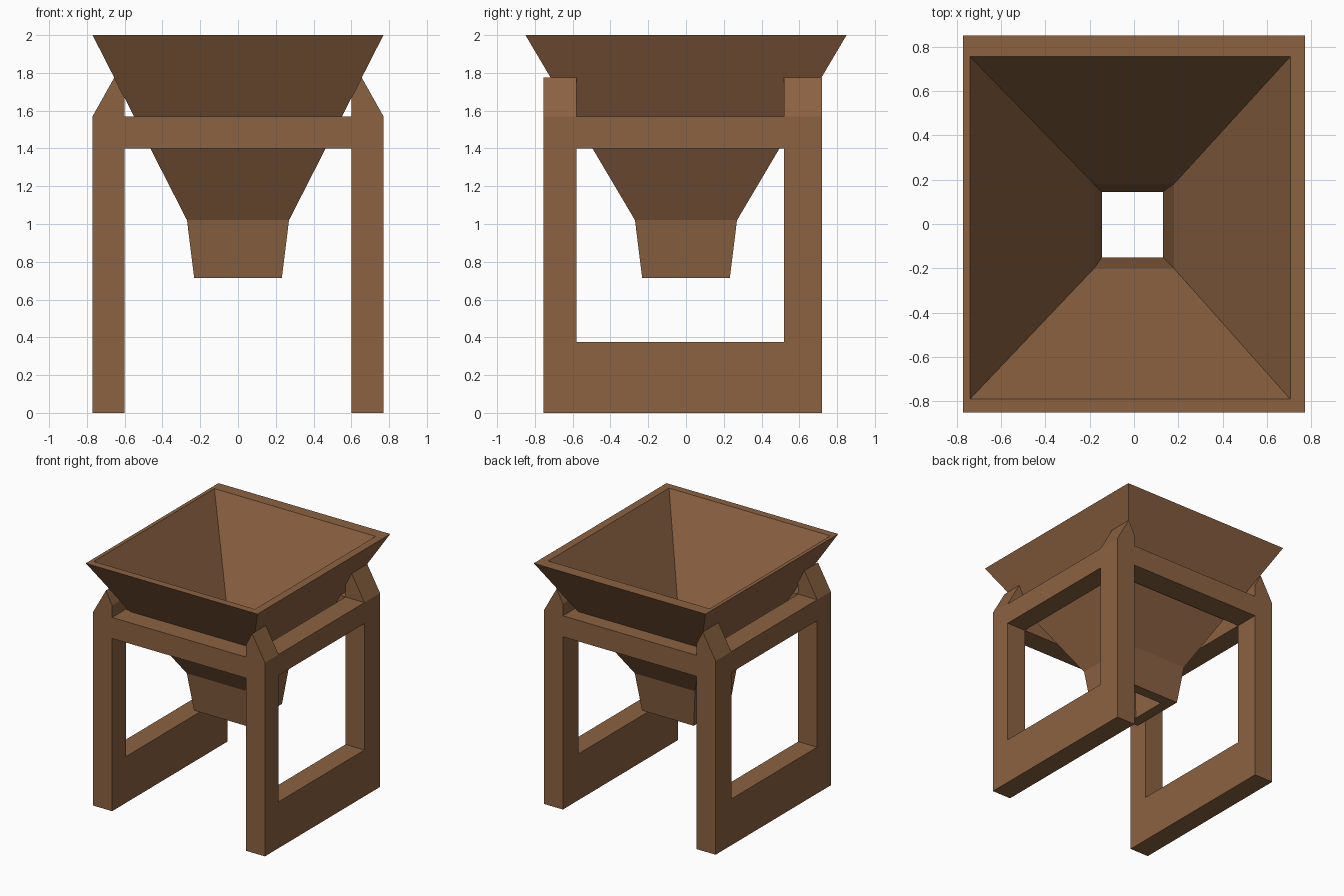
import bpy, bmesh

if "Cube" in bpy.data.objects:
    bpy.data.objects.remove(bpy.data.objects["Cube"])

wood = bpy.data.materials.new("brown wood")
wood.diffuse_color = (0.26, 0.122, 0.054, 1)
wood.use_nodes = True
wood.node_tree.nodes["Principled BSDF"].inputs["Base Color"].default_value = wood.diffuse_color


def finish(name, bm):
    bmesh.ops.recalc_face_normals(bm, faces=bm.faces)
    mesh = bpy.data.meshes.new(name)
    bm.to_mesh(mesh)
    bm.free()
    mesh.materials.append(wood)
    bpy.context.collection.objects.link(bpy.data.objects.new(name, mesh))


def prism(name, profile, y0, y1):
    """Extrude an x-z profile from y0 to y1."""
    bm = bmesh.new()
    a = [bm.verts.new((x, y0, z)) for x, z in profile]
    b = [bm.verts.new((x, y1, z)) for x, z in profile]
    bm.faces.new(a)
    bm.faces.new(b)
    n = len(a)
    for i in range(n):
        j = (i + 1) % n
        bm.faces.new((a[i], a[j], b[j], b[i]))
    finish(name, bm)


def beam(name, x0, x1, y0, y1, z0, z1):
    prism(name, [(x0, z0), (x1, z0), (x1, z1), (x0, z1)], y0, y1)


IN, OUT = 0.60, 0.77                 # leg inner and outer x
FRONT, BACK = (-0.755, -0.58), (0.52, 0.72)
RAIL = (1.40, 1.57)

# legs with peaked tops whose inner slope rests against the hopper
for side, s in (("left", -1), ("right", 1)):
    peak = [(s * x, z) for x, z in
            ((IN, 0), (OUT, 0), (OUT, 1.57), (0.655, 1.775), (IN, 1.667))]
    prism("front_leg_" + side, peak, *FRONT)
    prism("back_leg_" + side, peak, *BACK)
    # side rails: broad foot board and upper rail
    x0, x1 = sorted((s * IN, s * OUT))
    beam("foot_board_" + side, x0, x1, FRONT[1], BACK[0], 0, 0.375)
    beam("side_rail_" + side, x0, x1, FRONT[1], BACK[0], *RAIL)

# cross rails
beam("front_rail", -IN, IN, *FRONT, *RAIL)
beam("back_rail", -IN, IN, *BACK, *RAIL)

# hopper: closed loop of rectangular rings, outside down then inside up
rings = [  # x0, x1, y0, y1, z
    (-0.77, 0.77, -0.85, 0.85, 2.0),
    (-0.27, 0.27, -0.27, 0.27, 1.02),
    (-0.232, 0.232, -0.232, 0.232, 0.715),
    (-0.145, 0.13, -0.15, 0.145, 0.715),
    (-0.18, 0.18, -0.20, 0.18, 1.02),
    (-0.74, 0.705, -0.79, 0.755, 2.0),
]
bm = bmesh.new()
loops = [[bm.verts.new((x, y, z)) for x, y in
          ((x0, y0), (x1, y0), (x1, y1), (x0, y1))]
         for x0, x1, y0, y1, z in rings]
for k, a in enumerate(loops):
    b = loops[(k + 1) % len(loops)]
    for i in range(4):
        j = (i + 1) % 4
        bm.faces.new((a[i], a[j], b[j], b[i]))
finish("hopper", bm)
